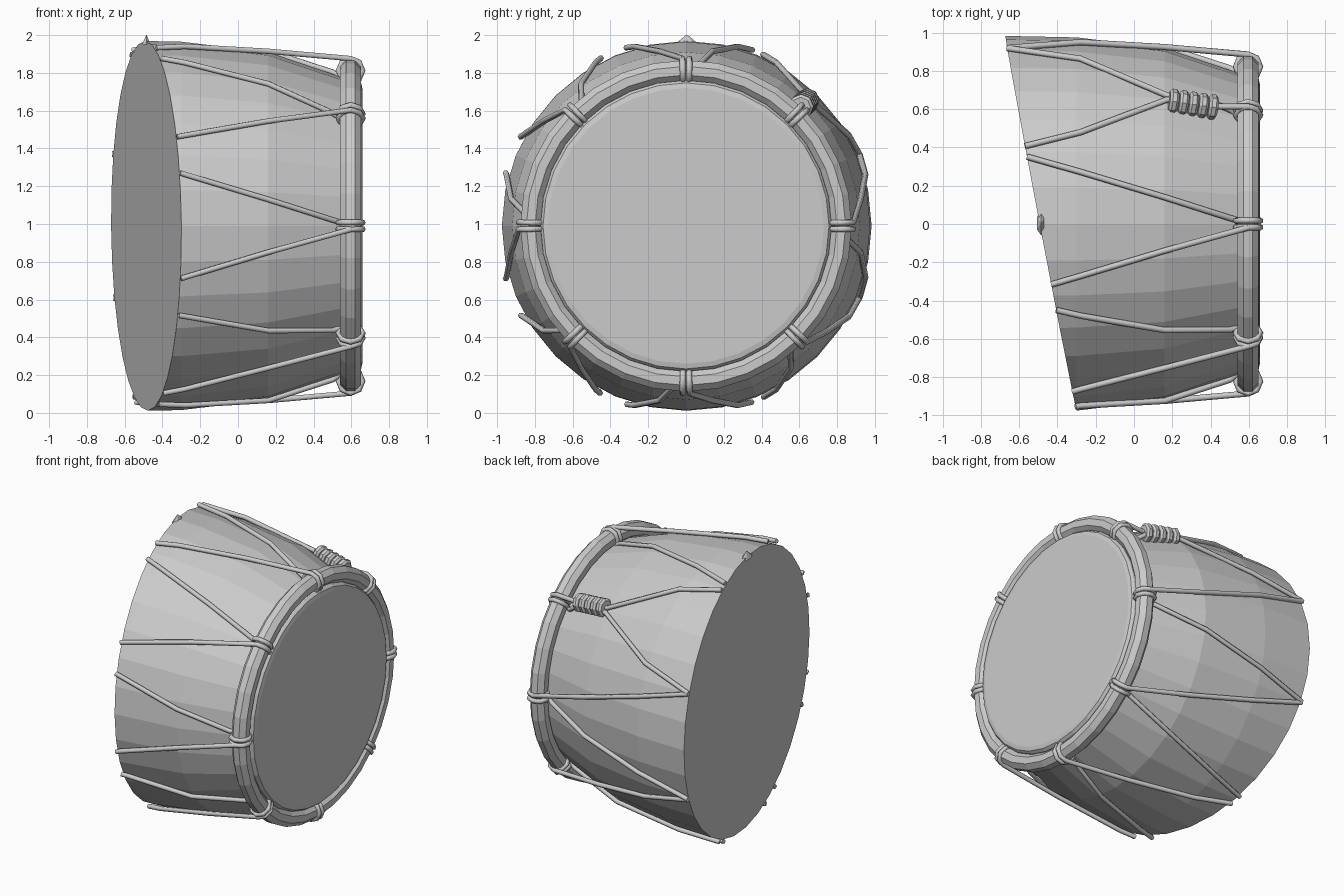
import bpy, bmesh, math
from mathutils import Vector, Matrix

if "Cube" in bpy.data.objects:
    bpy.data.objects.remove(bpy.data.objects["Cube"])

CZ = 0.99                       # height of the drum axis (runs along x)
PLANE_N = Vector((1, 0.19, 0.008)).normalized()
PLANE_P = Vector((-0.485, 0, CZ))
HOOP_X, HOOP_R = 0.596, 0.822   # centre of the hoop's section


def polar(x, r, deg):
    a = math.radians(deg)
    return Vector((x, r * math.cos(a), CZ + r * math.sin(a)))


def finish(bm, name):
    bmesh.ops.recalc_face_normals(bm, faces=bm.faces)
    me = bpy.data.meshes.new(name)
    bm.to_mesh(me)
    bm.free()
    ob = bpy.data.objects.new(name, me)
    bpy.context.collection.objects.link(ob)
    return ob


def lathe(profile, n, closed=False):
    """Revolve (x, r) points about the drum axis."""
    bm = bmesh.new()
    rings = [[bm.verts.new(polar(x, r, 360 * i / n)) for i in range(n)] for x, r in profile]
    pairs = list(zip(rings, rings[1:])) + ([(rings[-1], rings[0])] if closed else [])
    for a, b in pairs:
        for i in range(n):
            j = (i + 1) % n
            bm.faces.new((a[i], a[j], b[j], b[i]))
    if not closed:
        bm.faces.new(rings[0])
        bm.faces.new(rings[-1])
    return bm


def around_hoop(radius, deg):
    """Point (x, r) on a circle round the hoop section; 90 is outward, 0 is forward."""
    a = math.radians(deg)
    return HOOP_X + radius * math.cos(a), HOOP_R + radius * math.sin(a)


def rope(name, pts, radius=0.016):
    cu = bpy.data.curves.new(name, 'CURVE')
    cu.dimensions = '3D'
    cu.bevel_depth = radius
    cu.bevel_resolution = 1
    cu.use_fill_caps = True
    sp = cu.splines.new('POLY')
    sp.points.add(len(pts) - 1)
    for p, v in zip(sp.points, pts):
        p.co = (*v, 1)
    ob = bpy.data.objects.new(name, cu)
    bpy.context.collection.objects.link(ob)


# shell: tapered body sliced at a slant at the back
bm = lathe([(-0.78, 0.985), (-0.3, 0.975), (0.16, 0.92), (0.6, 0.77)], 32)
cut = bmesh.ops.bisect_plane(bm, geom=bm.verts[:] + bm.edges[:] + bm.faces[:],
                             plane_co=PLANE_P, plane_no=PLANE_N, clear_inner=True)
bmesh.ops.contextual_create(bm, geom=[e for e in cut['geom_cut'] if isinstance(e, bmesh.types.BMEdge)])
finish(bm, "shell")

# drum head with softened rim
finish(lathe([(0.56, 0.775), (0.635, 0.77), (0.652, 0.757), (0.658, 0.73)], 32), "drum_head")

# tension hoop, octagonal section
hoop = [around_hoop(0.06, 22.5 + 45 * k) for k in range(8)]
finish(lathe(hoop, 32, closed=True), "hoop")

# lacing: each pair has one strand running over the hoop and one under it
for k in range(8):
    base = 45 * k
    for side, s in (("over", 1), ("under", -1)):
        spread = lambda x: base + s * (1.2 + 16.8 * (0.6 - x))
        x = -0.5
        for _ in range(12):     # find where the strand meets the slanted cut
            p = polar(x, 0.995, spread(x))
            x -= (p - PLANE_P).dot(PLANE_N)
        pts = [polar(x, 0.995, spread(x)), polar(-0.28, 0.988, spread(-0.28))]
        if k == 1:              # this pair is gathered by the coil
            pts += [polar(0.17, 0.935, base + s), polar(0.42, 0.88, base + s * 0.8)]
        else:
            pts += [polar(0.16, 0.935, spread(0.16))]
        first = 90 if s > 0 else 225
        turn = -45 if s > 0 else 45
        if s < 0:
            pts.append(polar(0.5, 0.815, base - 2.2))
        # wrap fully round the hoop
        pts += [polar(*around_hoop(0.064, first + turn * i), base + s * 1.2) for i in range(9)]
        rope(f"lacing_{k}_{side}", pts)

# coil of five turns binding one pair of strands
start, stop = polar(0.205, 0.922, 46), polar(0.41, 0.88, 46)
axis = (stop - start).normalized()
rot = axis.to_track_quat('Z', 'Y').to_matrix().to_4x4()
for i in range(5):
    bm = bmesh.new()
    bmesh.ops.create_cone(bm, cap_ends=True, segments=8, radius1=0.066, radius2=0.066, depth=0.048,
                          matrix=Matrix.Translation(start.lerp(stop, i / 4)) @ rot)
    rims = [e for e in bm.edges if any(len(f.verts) > 4 for f in e.link_faces)]
    bmesh.ops.bevel(bm, geom=rims, offset=0.013, segments=1, affect='EDGES')
    finish(bm, f"coil_turn_{i}")

# small peak on top of the back edge
bm = bmesh.new()
bmesh.ops.create_cone(bm, cap_ends=True, segments=6, radius1=0.065, radius2=0.005, depth=0.05,
                      matrix=Matrix.Translation((-0.485, 0.005, 1.975)) @ Matrix.Diagonal((0.4, 1, 1, 1)))
finish(bm, "rim_peak")
